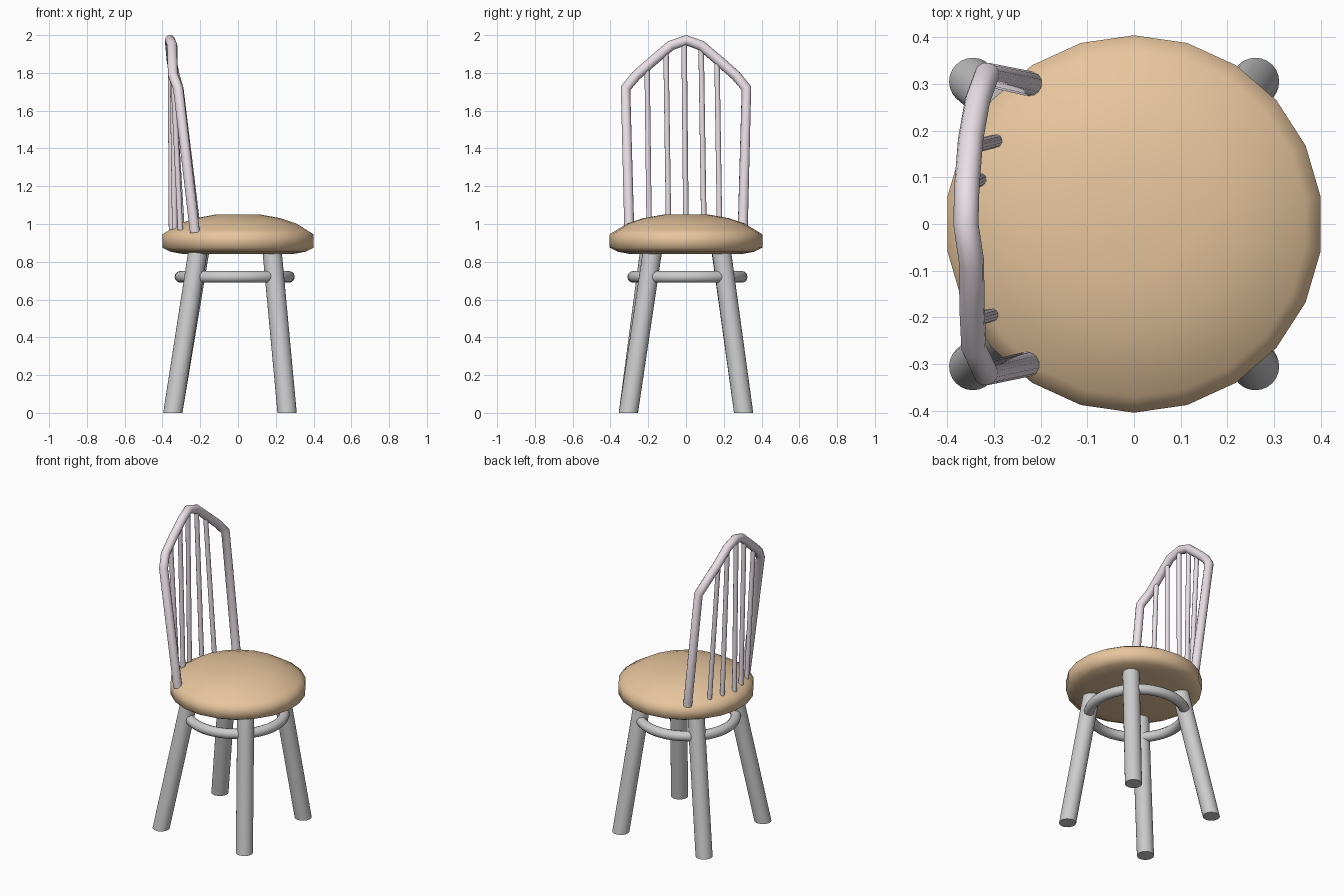
import bpy, bmesh, math
from mathutils import Vector

if "Cube" in bpy.data.objects:
    bpy.data.objects.remove(bpy.data.objects["Cube"])


def smooth(obj, angle=50):
    bpy.ops.object.select_all(action='DESELECT')
    obj.select_set(True)
    bpy.context.view_layer.objects.active = obj
    bpy.ops.object.shade_smooth_by_angle(angle=math.radians(angle))


def material(name, rgb):
    m = bpy.data.materials.new(name)
    m.diffuse_color = (*rgb, 1)
    m.use_nodes = True
    m.node_tree.nodes["Principled BSDF"].inputs["Base Color"].default_value = m.diffuse_color
    return m


def stack_rings(name, rings, sides, start=0.0, mat=None, angle=50):
    """Capped surface through horizontal rings given as (x, y, z, radius)."""
    bm = bmesh.new()
    loops = []
    for x, y, z, r in rings:
        loops.append([bm.verts.new((x + r * math.cos(start + 2 * math.pi * i / sides),
                                    y + r * math.sin(start + 2 * math.pi * i / sides), z))
                      for i in range(sides)])
    for a, b in zip(loops, loops[1:]):
        for i in range(sides):
            j = (i + 1) % sides
            bm.faces.new((a[i], a[j], b[j], b[i]))
    bm.faces.new(loops[0][::-1])
    bm.faces.new(loops[-1])
    me = bpy.data.meshes.new(name)
    bm.to_mesh(me)
    bm.free()
    obj = bpy.data.objects.new(name, me)
    bpy.context.collection.objects.link(obj)
    if mat:
        me.materials.append(mat)
    smooth(obj, angle)
    return obj


def tube(name, points, radius, mat):
    """Round capped rod along a path."""
    cu = bpy.data.curves.new(name, 'CURVE')
    cu.dimensions = '3D'
    cu.bevel_depth = radius
    cu.bevel_resolution = 4
    cu.use_fill_caps = True
    sp = cu.splines.new('POLY')
    sp.points.add(len(points) - 1)
    for p, co in zip(sp.points, points):
        p.co = (*co, 1)
    cu.materials.append(mat)
    obj = bpy.data.objects.new(name, cu)
    bpy.context.collection.objects.link(obj)
    bpy.ops.object.select_all(action='DESELECT')
    obj.select_set(True)
    bpy.context.view_layer.objects.active = obj
    bpy.ops.object.convert(target='MESH')
    smooth(bpy.context.view_layer.objects.active)


tan = material("tan_seat", (0.8, 0.56, 0.34))
pale = material("pale_pink", (0.82, 0.74, 0.79))

# Cushioned round seat
profile = [(0.29, 0.84), (0.36, 0.853), (0.404, 0.875), (0.404, 0.945),
           (0.37, 0.967), (0.31, 1.003), (0.23, 1.03), (0.12, 1.05)]
stack_rings("seat", [(0, 0, z, r) for r, z in profile], 22, math.pi / 2, tan, 65)

# Splayed legs: foot centre, then position under the seat at z = 0.84
legs = {
    "front_left_leg": ((-0.345, -0.305), (-0.215, -0.195)),
    "back_left_leg": ((-0.345, 0.305), (-0.205, 0.188)),
    "front_right_leg": ((0.26, -0.305), (0.182, -0.18)),
    "back_right_leg": ((0.26, 0.305), (0.182, 0.19)),
}
for name, (foot, top) in legs.items():
    f, t = Vector(foot), Vector(top)
    end = f.lerp(t, 0.88 / 0.84)
    stack_rings(name, [(f.x, f.y, 0, 0.051), (end.x, end.y, 0.88, 0.051)], 24)

# Stretcher ring
bpy.ops.mesh.primitive_torus_add(location=(-0.0175, 0.0075, 0.72), major_radius=0.287,
                                 minor_radius=0.031, major_segments=48, minor_segments=12)
bpy.context.object.name = "stretcher_ring"
smooth(bpy.context.object)

# Back hoop
hoop = [(-0.228, -0.3, 0.955), (-0.317, -0.32, 1.718), (-0.343, -0.265, 1.785),
        (-0.347, -0.18, 1.86), (-0.348, -0.08, 1.945), (-0.36, 0, 1.973),
        (-0.358, 0.08, 1.945), (-0.35, 0.18, 1.86), (-0.335, 0.265, 1.785),
        (-0.315, 0.32, 1.718), (-0.222, 0.3, 0.955)]
tube("back_hoop", hoop, 0.027, pale)

# Spindles: bottom (x, y) and top (x, y, z)
spindles = [((-0.305, -0.195), (-0.346, -0.206, 1.84)),
            ((-0.335, -0.092), (-0.348, -0.106, 1.925)),
            ((-0.352, 0.0), (-0.358, -0.01, 1.968)),
            ((-0.33, 0.095), (-0.358, 0.08, 1.945)),
            ((-0.296, 0.178), (-0.351, 0.164, 1.87))]
for i, ((x, y), top) in enumerate(spindles):
    tube(f"spindle_{i + 1}", [(x, y, 0.968), top], 0.0145, pale)
